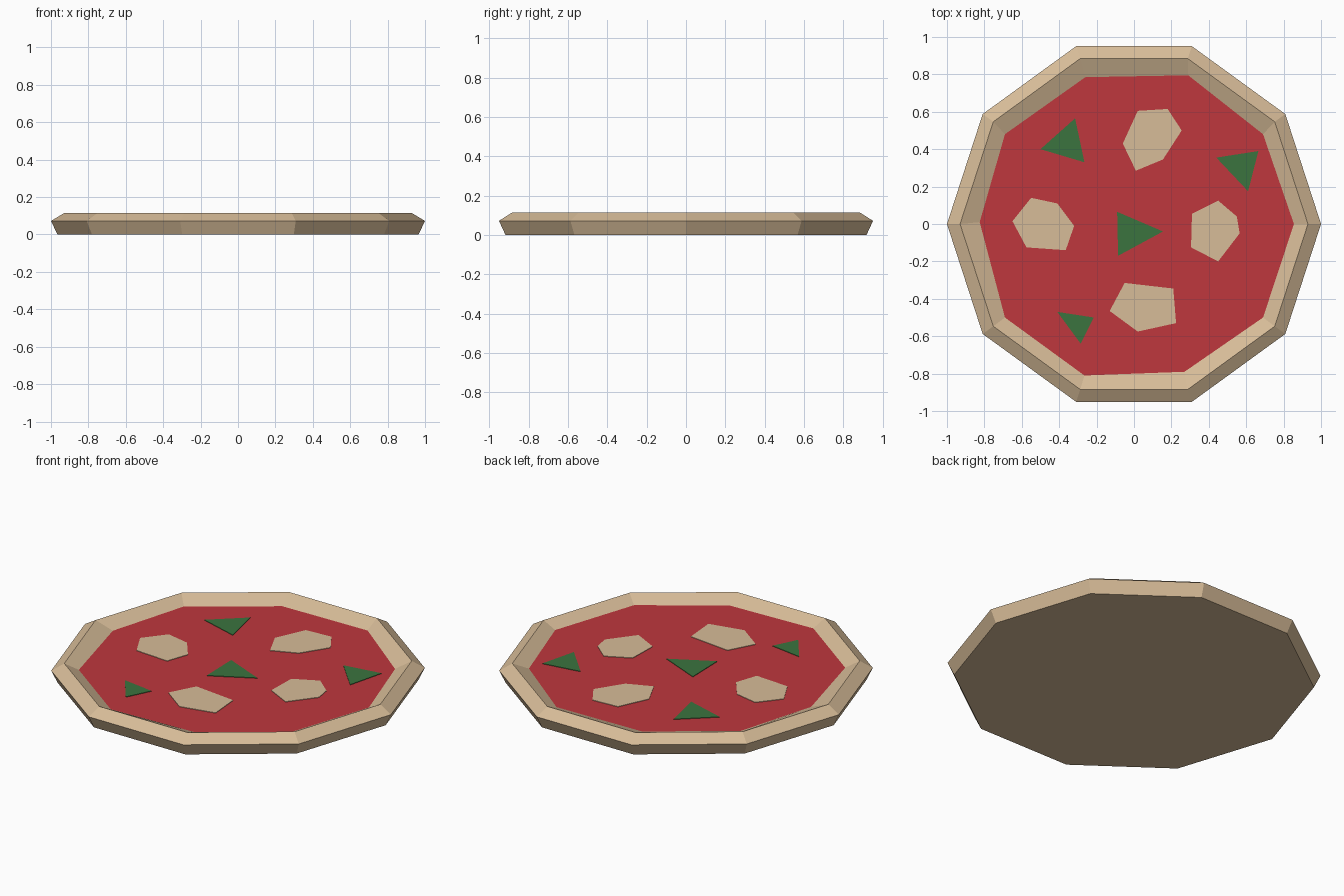
import bpy, bmesh, math

if "Cube" in bpy.data.objects:
    bpy.data.objects.remove(bpy.data.objects["Cube"])

def material(name, rgb):
    lin = [((c / 255 + 0.055) / 1.055) ** 2.4 for c in rgb]
    m = bpy.data.materials.new(name)
    m.diffuse_color = (*lin, 1)
    m.use_nodes = True
    m.node_tree.nodes["Principled BSDF"].inputs["Base Color"].default_value = m.diffuse_color
    return m

DOUGH = material("dough tan", (215, 188, 152))
SAUCE = material("sauce red", (191, 55, 61))
GREEN = material("pepper green", (59, 116, 62))

SAUCE_Z = 0.075

def finish(bm, name, mats):
    bmesh.ops.recalc_face_normals(bm, faces=bm.faces)
    me = bpy.data.meshes.new(name)
    bm.to_mesh(me)
    bm.free()
    for m in mats:
        me.materials.append(m)
    ob = bpy.data.objects.new(name, me)
    bpy.context.collection.objects.link(ob)

def decagon(r, z):
    return [(r * math.cos(i * math.pi / 5), r * math.sin(i * math.pi / 5), z) for i in range(10)]

# Base: stacked decagon rings, the inner ring follows the uneven sauce edge
sauce_edge = [(.855, 0), (.69, .48), (.29, .795), (-.26, .785), (-.69, .48),
              (-.825, .01), (-.69, -.5), (-.265, -.81), (.27, -.79), (.69, -.5)]
rings = [decagon(.965, 0), decagon(1, .072), decagon(.93, .114),
         [(x, y, SAUCE_Z) for x, y in sauce_edge]]
bm = bmesh.new()
loops = [[bm.verts.new(p) for p in ring] for ring in rings]
for a, b in zip(loops, loops[1:]):
    for i in range(10):
        j = (i + 1) % 10
        bm.faces.new((a[i], a[j], b[j], b[i]))
bm.faces.new(loops[0][::-1])
bm.faces.new(loops[-1]).material_index = 1
finish(bm, "pizza_base", [DOUGH, SAUCE])

# Toppings: thin plates lying on the sauce
def plate(name, pts, mat):
    bm = bmesh.new()
    low = [bm.verts.new((x, y, SAUCE_Z)) for x, y in pts]
    top = [bm.verts.new((x, y, SAUCE_Z + .003)) for x, y in pts]
    bm.faces.new(low)
    bm.faces.new(top)
    for i in range(len(pts)):
        j = (i + 1) % len(pts)
        bm.faces.new((low[i], low[j], top[j], top[i]))
    finish(bm, name, [mat])

mushrooms = [
    [(.02, .605), (.18, .615), (.255, .5), (.155, .345), (.01, .285), (-.06, .43)],
    [(-.55, .14), (-.41, .11), (-.32, -.01), (-.365, -.14), (-.575, -.125), (-.65, .015)],
    [(.45, .125), (.55, .04), (.565, -.05), (.45, -.2), (.305, -.125), (.31, .055)],
    [(-.05, -.315), (.21, -.345), (.225, -.53), (.02, -.575), (-.13, -.465)]]
peppers = [
    [(-.315, .565), (-.265, .33), (-.5, .4)],
    [(.44, .355), (.665, .39), (.61, .175)],
    [(-.09, .065), (.155, -.04), (-.085, -.17)],
    [(-.41, -.47), (-.215, -.5), (-.285, -.64)]]
for n, pts in enumerate(mushrooms):
    plate(f"mushroom_slice_{n + 1}", pts, DOUGH)
for n, pts in enumerate(peppers):
    plate(f"pepper_piece_{n + 1}", pts, GREEN)
